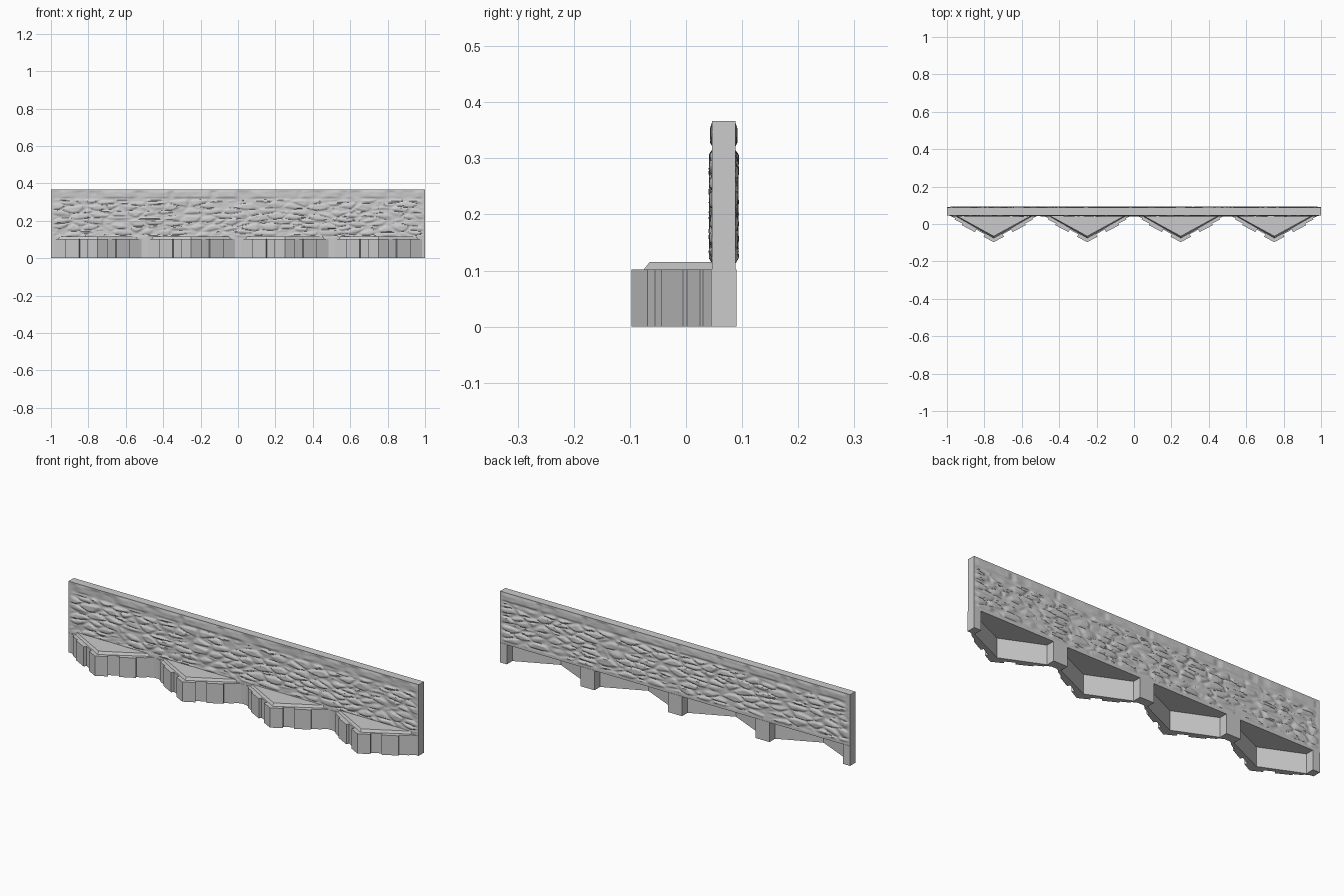
import bpy, bmesh, math
from mathutils import Vector, noise

if "Cube" in bpy.data.objects:
    bpy.data.objects.remove(bpy.data.objects["Cube"])


def finish(bm, name, smooth=False):
    bmesh.ops.recalc_face_normals(bm, faces=bm.faces[:])
    me = bpy.data.meshes.new(name)
    bm.to_mesh(me)
    bm.free()
    ob = bpy.data.objects.new(name, me)
    bpy.context.collection.objects.link(ob)
    if smooth:
        me.polygons.foreach_set("use_smooth", [True] * len(me.polygons))
        me.set_sharp_from_angle(angle=math.radians(45))
    return ob


def loft(name, lower, upper):
    """Closed solid between two outlines of equal point count."""
    bm = bmesh.new()
    a = [bm.verts.new(p) for p in lower]
    b = [bm.verts.new(p) for p in upper]
    n = len(a)
    bm.faces.new(a[::-1])
    bm.faces.new(b)
    for i in range(n):
        j = (i + 1) % n
        bm.faces.new((a[i], a[j], b[j], b[i]))
    return finish(bm, name)


# Stepped brick outline along one side of the V, from wall to apex
END, APEX, OUT = Vector((0.235, 0.045)), Vector((0.0, -0.08)), 0.015
side_dir = (APEX - END).normalized()
normal = Vector((-side_dir.y, side_dir.x))
if normal.y > 0:
    normal = -normal
right_side = []
for t, out in [(0, 0), (.12, 0), (.12, .4), (.30, .4), (.30, 1), (.60, 1),
               (.60, 0), (.80, 0), (.80, 1)]:
    p = END.lerp(APEX, t) + normal * OUT * out
    right_side.append((p.x, p.y))
left_side = [(-x, y) for x, y in right_side]

outline = ([(-.25, .09), (-.25, .045)] + left_side + [(0, -.097)]
           + right_side[::-1] + [(.25, .045), (.25, .09)]
           + [(.21, .09), (.21, .045), (0, -.05), (-.21, .045), (-.21, .09)])

# Four bays: hollow brick base and bevelled cap slab
for i in range(4):
    cx = -0.75 + 0.5 * i
    loft(f"brick_base_{i + 1}",
         [(cx + x, y, 0) for x, y in outline],
         [(cx + x, y, .102) for x, y in outline])
    loft(f"cap_slab_{i + 1}",
         [(cx - .249, .067, .1), (cx, -.077, .1), (cx + .249, .067, .1)],
         [(cx - .205, .047, .115), (cx, -.065, .115), (cx + .205, .047, .115)])


def smoothstep(v):
    v = max(0.0, min(1.0, v))
    return v * v * (3 - 2 * v)


def relief(x, z, seed):
    """Height of the rough stonework above the wall face."""
    if z > 0.318:                                   # long coping stones
        d, _ = noise.voronoi(Vector((x * 5, seed, 0.5)))
        h = 0.7 * smoothstep((d[1] - d[0]) * 5) * smoothstep((z - .318) / .012)
    else:                                           # irregular courses
        wob = noise.noise(Vector((x * 7, z * 20, seed))) * 0.15
        d, _ = noise.voronoi(Vector((x * 11, seed + wob, z * 34)))
        h = smoothstep((d[1] - d[0]) * 2.5) * smoothstep((.318 - z) / .012)
    rough = noise.noise(Vector((x * 22, seed, z * 50))) * 0.0018
    edge = (smoothstep((z - .112) / .012) * smoothstep((.364 - z) / .012)
            * smoothstep((1 - abs(x)) / .03))
    return edge * (h * 0.007 - 0.0025 + rough)


# Wall: closed cross-section rings swept along x, relief on both faces
NX, NZ = 400, 62
bm = bmesh.new()
rings = []
for i in range(NX + 1):
    x = -1 + 2 * i / NX
    zs = [.1 + .267 * k / NZ for k in range(NZ + 1)]
    ring = [bm.verts.new((x, .046 - relief(x, z, 3.3), z)) for z in zs]
    ring += [bm.verts.new((x, .0885 + relief(x, z, 8.6), z)) for z in zs[::-1]]
    rings.append(ring)
for a, b in zip(rings, rings[1:]):
    for k in range(len(a)):
        m = (k + 1) % len(a)
        bm.faces.new((a[k], b[k], b[m], a[m]))
bm.faces.new(rings[0])
bm.faces.new(rings[-1][::-1])
finish(bm, "stone_wall", smooth=True)
